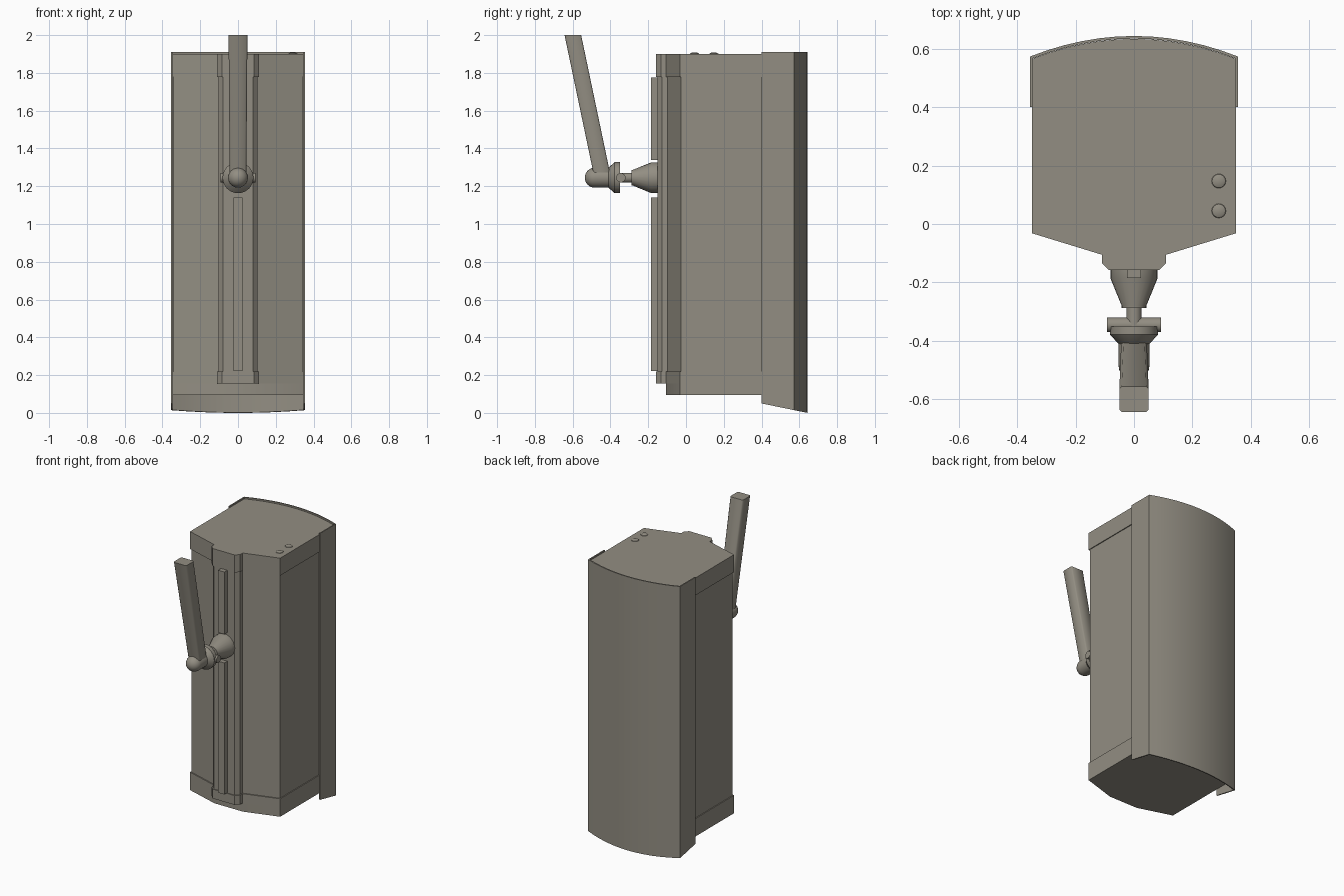
import bpy, bmesh, math
from mathutils import Vector, Matrix

if "Cube" in bpy.data.objects:
    bpy.data.objects.remove(bpy.data.objects["Cube"])

grey = bpy.data.materials.new("warm grey")
grey.diffuse_color = (0.29, 0.27, 0.225, 1)
grey.use_nodes = True
grey.node_tree.nodes["Principled BSDF"].inputs["Base Color"].default_value = grey.diffuse_color


def finish(name, bm, angle=35):
    bmesh.ops.recalc_face_normals(bm, faces=bm.faces)
    me = bpy.data.meshes.new(name)
    bm.to_mesh(me)
    bm.free()
    me.shade_smooth()
    me.set_sharp_from_angle(angle=math.radians(angle))
    me.materials.append(grey)
    ob = bpy.data.objects.new(name, me)
    bpy.context.collection.objects.link(ob)
    return ob


def prism(name, outline, z0, z1):
    """Extrude an xy outline; z0 may be a function of y for a slanted base."""
    base = z0 if callable(z0) else (lambda y: z0)
    bm = bmesh.new()
    lo = [bm.verts.new((x, y, base(y))) for x, y in outline]
    hi = [bm.verts.new((x, y, z1)) for x, y in outline]
    n = len(outline)
    for i in range(n):
        j = (i + 1) % n
        bm.faces.new((lo[i], lo[j], hi[j], hi[i]))
    bmesh.ops.triangulate(bm, faces=[bm.faces.new(lo), bm.faces.new(hi)])
    return finish(name, bm)


def lathe(name, profile, matrix, steps=24):
    """Spin (radius, height) pairs round z, then place with a matrix."""
    bm = bmesh.new()
    vs = [bm.verts.new((r, 0, h)) for r, h in profile]
    es = [bm.edges.new(p) for p in zip(vs, vs[1:])]
    bmesh.ops.spin(bm, geom=vs + es, axis=(0, 0, 1), cent=(0, 0, 0),
                   angle=2 * math.pi, steps=steps)
    bmesh.ops.remove_doubles(bm, verts=bm.verts, dist=1e-5)
    bm.transform(matrix)
    return finish(name, bm)


def box(name, x0, x1, y0, y1, z0, z1):
    return prism(name, [(x0, y0), (x1, y0), (x1, y1), (x0, y1)], z0, z1)


def arc(half, top, sag, n=12):
    xs = [half - 2 * half * i / n for i in range(n + 1)]
    return [(x, top - sag * (x / half) ** 2) for x in xs]


def outline(inset=0.0, nose=True):
    w = 0.348 - inset
    right = [(0.11 - inset, -0.105 + inset), (w, -0.032 + inset)]
    if nose:
        right = [(0.085 - inset, -0.158 + inset), (0.11 - inset, -0.133 + inset)] + right
    left = [(-x, y) for x, y in reversed(right)]
    return right + arc(w, 0.633, 0.068) + left


# cabinet with end caps
prism("cabinet", outline(0.006), 0.21, 1.79)
prism("top_cap", outline(), 1.778, 1.90)
prism("bottom_cap", outline(), 0.155, 0.22)
prism("bottom_plate", outline(nose=False), 0.095, 0.16)

# wrap-around back cover with a slanted lower edge
shell = ([(0.355, 0.40)] + arc(0.355, 0.643, 0.07) + [(-0.355, 0.40), (-0.347, 0.40)]
         + arc(0.347, 0.634, 0.068)[::-1] + [(0.347, 0.40)])
prism("back_cover", shell, lambda y: 0.05 * (0.643 - y) / 0.243, 1.91)

# front rails above and below the bracket
for name, z0, z1 in (("lower_rail", 0.222, 1.14), ("upper_rail", 1.34, 1.775)):
    box(name, -0.024, 0.024, -0.185, -0.145, z0, z1)

# two buttons on the top
for i, y in enumerate((0.045, 0.147)):
    lathe(f"top_button_{i}", [(0.025, 0), (0.023, 0.004), (0.014, 0.008), (0, 0.009)],
          Matrix.Translation((0.29, y, 1.899)), 16)

# bracket: heights run forward along -y at the pivot level
PIVOT = 1.245
forward = Matrix.Translation((0, 0, PIVOT)) @ Matrix.Rotation(math.pi / 2, 4, 'X')
lathe("mount_cone", [(0, 0.145), (0.081, 0.145), (0.081, 0.185), (0.042, 0.28),
                     (0.042, 0.288), (0, 0.288)], forward)
lathe("mount_stem", [(0, 0.27), (0.026, 0.27), (0.026, 0.355), (0, 0.355)], forward)
lathe("swivel_disc", [(0, 0.35), (0.082, 0.35), (0.082, 0.378), (0.055, 0.408),
                      (0.052, 0.41), (0, 0.41)], forward)
sideways = Matrix.Translation((0, -0.345, PIVOT)) @ Matrix.Rotation(math.pi / 2, 4, 'Y')
lathe("hinge_pin", [(0, -0.092), (0.025, -0.092), (0.025, 0.092), (0, 0.092)], sideways, 16)
ball = [(0.053 * math.cos(a), 0.483 + 0.053 * math.sin(a))
        for a in (math.pi / 2 * i / 6 for i in range(7))]
lathe("elbow", [(0, 0.39), (0.053, 0.39)] + ball[:-1] + [(0, 0.536)], forward)

# inclined arm, horizontal cut at the upper end
bm = bmesh.new()
rings = []
for cy, z, w in ((-0.443, 1.255, 0.044), (-0.599, 2.0, 0.05)):
    d, c = 0.044, 0.008
    ring = [(w - c, -d), (w, c - d), (w, d - c), (w - c, d),
            (c - w, d), (-w, d - c), (-w, c - d), (c - w, -d)]
    rings.append([bm.verts.new((x, cy + y, z)) for x, y in ring])
for i in range(8):
    j = (i + 1) % 8
    bm.faces.new((rings[0][i], rings[0][j], rings[1][j], rings[1][i]))
for ring in rings:
    bm.faces.new(ring)
finish("arm", bm, 50)
